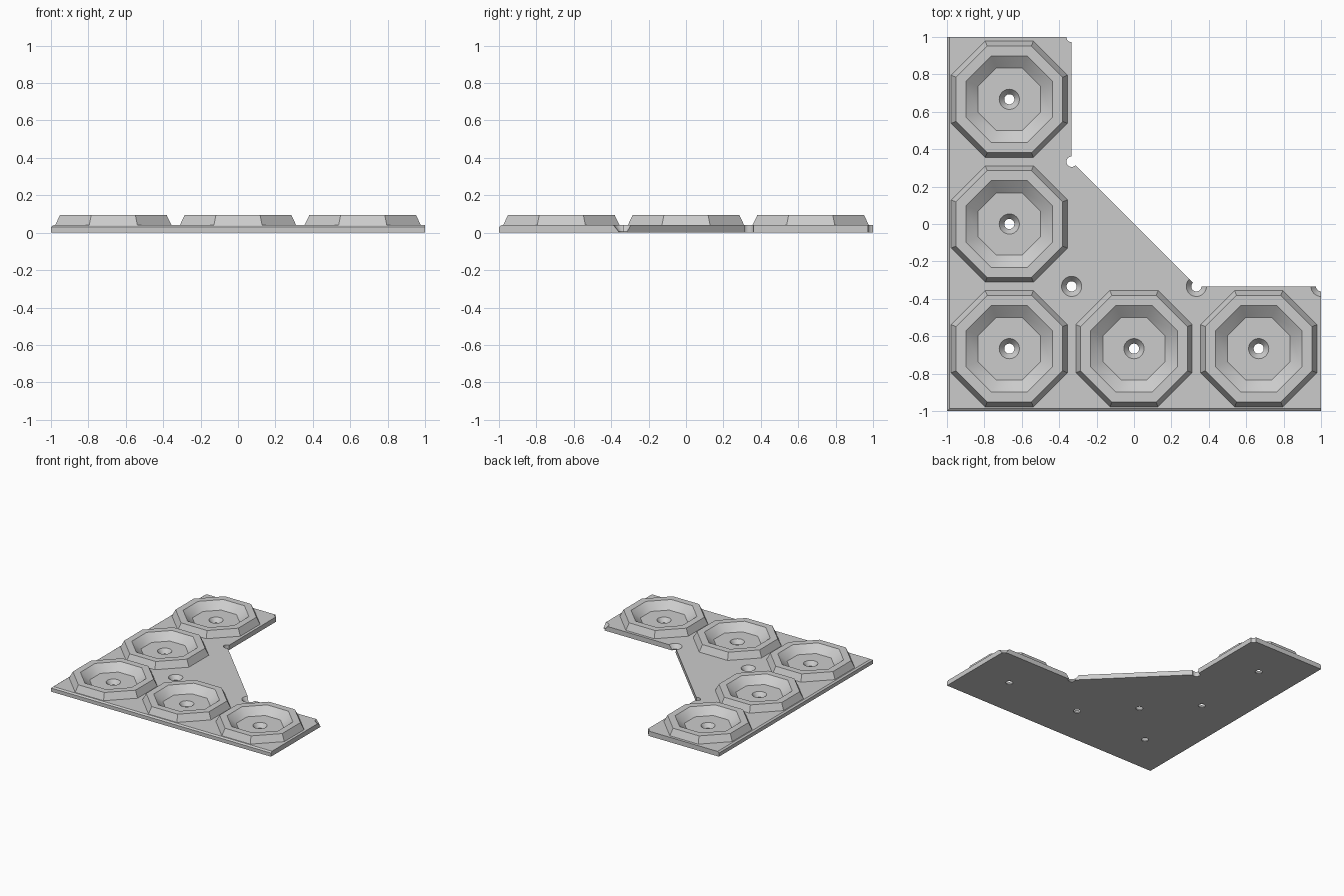
import bpy, bmesh, math

if "Cube" in bpy.data.objects:
    bpy.data.objects.remove(bpy.data.objects["Cube"])

grey = bpy.data.materials.new("plain_grey")
grey.use_nodes = True
colour = (0.6, 0.6, 0.6, 1)
grey.diffuse_color = colour
grey.node_tree.nodes["Principled BSDF"].inputs["Base Color"].default_value = colour

T = 1 / 3          # grid spacing unit of the layout
THICK = 0.04       # plate thickness
RIM = 0.095        # height of the cup rims
CHAMFER = 0.013


def loft(bm, loops, cap=True):
    """Skin a stack of equal-length point loops."""
    rings = [[bm.verts.new(p) for p in loop] for loop in loops]
    n = len(rings[0])
    for a, b in zip(rings, rings[1:]):
        for i in range(n):
            j = (i + 1) % n
            bm.faces.new((a[i], a[j], b[j], b[i]))
    if cap:
        bm.faces.new(rings[0][::-1])
        bm.faces.new(rings[-1])


def circle(x, y, r, z, n, turn=0.0):
    return [(x + r * math.cos(turn + math.tau * i / n),
             y + r * math.sin(turn + math.tau * i / n), z) for i in range(n)]


def octagon(x, y, apothem, z):
    return circle(x, y, apothem / math.cos(math.pi / 8), z, 8, math.pi / 8)


def finish(bm, name):
    mesh = bpy.data.meshes.new(name)
    bm.to_mesh(mesh)
    bm.free()
    mesh.materials.append(grey)
    obj = bpy.data.objects.new(name, mesh)
    bpy.context.collection.objects.link(obj)
    return obj


def activate(obj):
    bpy.ops.object.select_all(action='DESELECT')
    obj.select_set(True)
    bpy.context.view_layer.objects.active = obj


# Base plate: an L with a diagonal web, chamfered along its left and front edges
outline = [(-1, -1), (1, -1), (1, -T), (T, -T), (-T, T), (-T, 1), (-1, 1)]
low = CHAMFER - 1
bm = bmesh.new()
loft(bm, [[(x, y, 0) for x, y in outline],
          [(x, y, THICK - 0.01) for x, y in outline],
          [(max(x, low), max(y, low), THICK) for x, y in outline]])
plate = finish(bm, "base_plate")

# Screw holes: countersunk in the cups and along the web, straight at two edges
cups = [(-2 * T, 2 * T), (-2 * T, 0), (-2 * T, -2 * T), (0, -2 * T), (2 * T, -2 * T)]
sunk = [(r, z) for r, z in ((0.027, -0.1), (0.027, 0.006), (0.054, THICK), (0.102, 0.1))]
straight = [(0.028, -0.1), (0.028, 0.1)]
holes = [(p, sunk) for p in cups + [(-T, -T), (T, -T), (1, -T)]]
holes += [(p, straight) for p in [(-T, T), (-T, 1)]]
bm = bmesh.new()
for (x, y), profile in holes:
    loft(bm, [circle(x, y, r, z, 32) for r, z in profile])
cutter = finish(bm, "hole_cutter")
cutter.hide_render = True

cut = plate.modifiers.new("holes", 'BOOLEAN')
cut.operation = 'DIFFERENCE'
cut.solver = 'EXACT'
cut.object = cutter
activate(plate)
bpy.ops.object.modifier_apply(modifier=cut.name)
bpy.data.objects.remove(cutter)
bpy.ops.object.shade_smooth_by_angle(angle=math.radians(30))

# Octagonal cups: sloped outer wall, flat rim, sloped inner wall down to the plate
for number, (x, y) in enumerate(cups, 1):
    bm = bmesh.new()
    loft(bm, [octagon(x, y, a, z) for a, z in
              ((0.311, THICK), (0.285, RIM), (0.232, RIM), (0.167, THICK))], cap=False)
    cup = finish(bm, f"octagonal_cup_{number}")
    activate(cup)
    bpy.ops.object.shade_smooth_by_angle(angle=math.radians(30))
